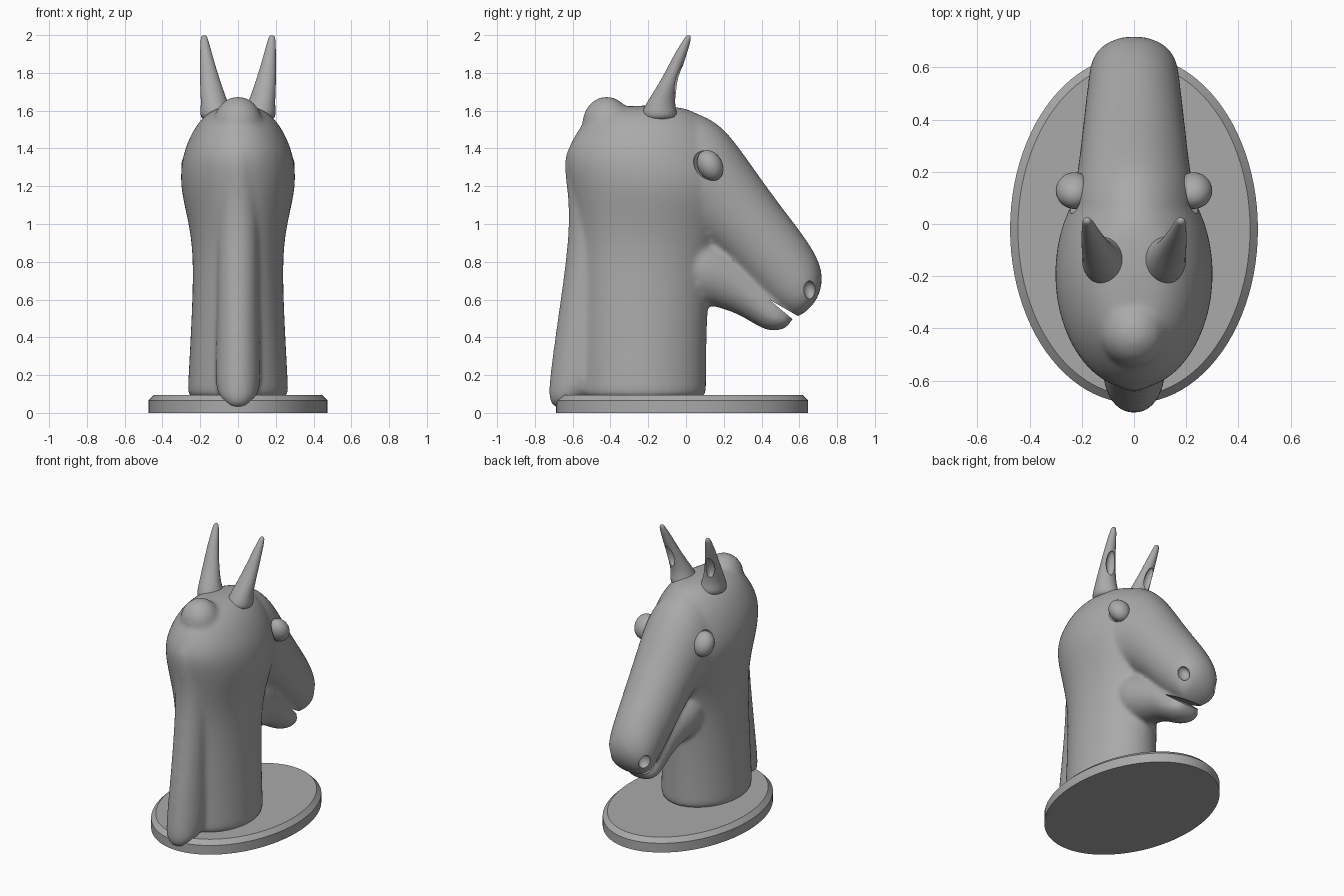
import bpy, bmesh, math
from mathutils import Matrix, Vector, Euler

if "Cube" in bpy.data.objects:
    bpy.data.objects.remove(bpy.data.objects["Cube"])

grey = bpy.data.materials.new("stone_grey")
grey.use_nodes = True
grey.diffuse_color = (0.4, 0.4, 0.4, 1)
grey.node_tree.nodes["Principled BSDF"].inputs["Base Color"].default_value = grey.diffuse_color


def loft(bm, rings, sides=24):
    """Skin ellipses given as (x centre, y1, z1, y2, z2, half width)."""
    loops = []
    for x, y1, z1, y2, z2, w in rings:
        a, b = Vector((x, y1, z1)), Vector((x, y2, z2))
        mid, arm = (a + b) / 2, (a - b) / 2
        loops.append([bm.verts.new(mid + arm * math.cos(t) + Vector((w * math.sin(t), 0, 0)))
                      for t in (math.tau * i / sides for i in range(sides))])
    for p, q in zip(loops, loops[1:]):
        for i in range(sides):
            j = (i + 1) % sides
            bm.faces.new((p[i], p[j], q[j], q[i]))
    bm.faces.new(loops[0])
    bm.faces.new(loops[-1])


def ellipsoid(bm, place, radii, turn=(0, 0, 0)):
    m = Matrix.LocRotScale(Vector(place), Euler(turn), Vector(radii))
    bmesh.ops.create_uvsphere(bm, u_segments=32, v_segments=20, radius=1, matrix=m)


def finish(bm, name):
    bmesh.ops.recalc_face_normals(bm, faces=bm.faces)
    mesh = bpy.data.meshes.new(name)
    bm.to_mesh(mesh)
    bm.free()
    mesh.materials.append(grey)
    ob = bpy.data.objects.new(name, mesh)
    bpy.context.collection.objects.link(ob)
    return ob


def modify(ob, kind, **settings):
    mod = ob.modifiers.new(kind.title(), kind)
    for key, value in settings.items():
        setattr(mod, key, value)
    bpy.ops.object.select_all(action='DESELECT')
    bpy.context.view_layer.objects.active = ob
    ob.select_set(True)
    bpy.ops.object.modifier_apply(modifier=mod.name)


def carve(ob, cutter):
    cutter.hide_render = True
    modify(ob, 'BOOLEAN', operation='DIFFERENCE', solver='EXACT', object=cutter)
    bpy.data.objects.remove(cutter)


def smooth(ob, angle=40):
    bpy.ops.object.select_all(action='DESELECT')
    bpy.context.view_layer.objects.active = ob
    ob.select_set(True)
    bpy.ops.object.shade_smooth_by_angle(angle=math.radians(angle))


# Neck and back of the skull: height, back, front, half width
bm = bmesh.new()
neck = [(.07, -.57, .11, .27), (.1, -.57, .11, .27), (.4, -.565, .11, .253),
        (.8, -.56, .13, .235), (1, -.58, .2, .26), (1.2, -.62, .27, .313),
        (1.35, -.65, .22, .3), (1.46, -.6, .18, .26), (1.56, -.53, .1, .2),
        (1.63, -.42, 0, .1)]
loft(bm, [(0, b, z, f, z, w) for z, b, f, w in neck])
# Mane ridge down the back of the neck
mane = [(.02, -.7, .04), (.07, -.725, .09), (.13, -.73, .125), (.4, -.695, .115),
        (.7, -.65, .11), (1, -.615, .11), (1.2, -.63, .11), (1.35, -.655, .1), (1.45, -.6, .07)]
loft(bm, [(0, b, z, -.4 if z > .1 else -.58, z, w) for z, b, w in mane])
# Forelock lump
ellipsoid(bm, (0, -.42, 1.53), (.13, .13, .145))
# Skull and snout: top point, bottom point, half width
snout = [(-.27, 1.62, -.35, 1, .18), (0, 1.615, -.15, .85, .25), (.15, 1.555, -.02, .88, .245),
         (.25, 1.455, .05, .93, .225), (.4, 1.235, .2, .82, .205), (.55, 1.035, .33, .68, .19),
         (.65, .905, .42, .59, .178), (.72, .78, .49, .54, .17), (.725, .67, .55, .51, .145),
         (.68, .57, .59, .5, .08)]
loft(bm, [(0, *r) for r in snout])
# Lower jaw
jaw = [(-.05, 1, 0, .6, .19), (.2, .9, .12, .57, .16), (.33, .8, .27, .53, .13),
       (.46, .65, .38, .455, .125), (.53, .56, .46, .425, .12), (.575, .51, .54, .45, .08)]
loft(bm, [(0, *r) for r in jaw])
body = finish(bm, "head_and_neck")
modify(body, 'SUBSURF', levels=2)
modify(body, 'REMESH', mode='VOXEL', voxel_size=.014)
modify(body, 'SMOOTH', factor=.5, iterations=12)

# Eye sockets, nostrils and mouth slit
for side in (-1, 1):
    bm = bmesh.new()
    ellipsoid(bm, (side * .26, .125, 1.325), (.075, .085, .105), (.45, 0, 0))
    ellipsoid(bm, (side * .135, .655, .65), (.045, .035, .05), (.2, 0, 0))
    carve(body, finish(bm, "socket_cutter"))
bm = bmesh.new()
wedge = [bm.verts.new((-.3, y, z)) for y, z in ((.44, .6), (.62, .45), (.65, .48))]
face = bm.faces.new(wedge)
out = bmesh.ops.extrude_face_region(bm, geom=[face])["geom"]
bmesh.ops.translate(bm, vec=(.6, 0, 0), verts=[v for v in out if isinstance(v, bmesh.types.BMVert)])
carve(body, finish(bm, "mouth_cutter"))
smooth(body)

# Eyes and hollowed ears
ear = [(.11, -.25, 1.54, -.03, .1), (.12, -.225, 1.62, -.06, .075), (.137, -.17, 1.7, -.055, .063),
       (.155, -.112, 1.8, -.03, .047), (.169, -.062, 1.9, .005, .032),
       (.179, -.01, 1.98, .028, .02), (.18, .002, 2, .024, .012)]
for side, label in ((1, "left"), (-1, "right")):
    bm = bmesh.new()
    ellipsoid(bm, (side * .228, .128, 1.31), (.072, .065, .085), (.5, 0, 0))
    smooth(finish(bm, label + "_eye"))

    bm = bmesh.new()
    loft(bm, [(side * x, b, z, f, z, w) for x, b, z, f, w in ear])
    horn = finish(bm, label + "_ear")
    modify(horn, 'SUBSURF', levels=2)
    bm = bmesh.new()
    ellipsoid(bm, (side * .158, -.04, 1.765), (.032, .035, .08), (-.3, side * .15, 0))
    carve(horn, finish(bm, "ear_cutter"))
    smooth(horn)

# Oval plinth with a chamfered rim
bm = bmesh.new()
bmesh.ops.create_cone(bm, cap_ends=True, segments=96, radius1=1, radius2=1, depth=.095,
                      matrix=Matrix.Translation((0, -.02, .0475)) @ Matrix.Diagonal((.475, .667, 1, 1)))
rim = [e for e in bm.edges if all(v.co.z > .09 for v in e.verts)]
bmesh.ops.bevel(bm, geom=rim, offset=.03, segments=1, affect='EDGES')
smooth(finish(bm, "plinth"), 30)
